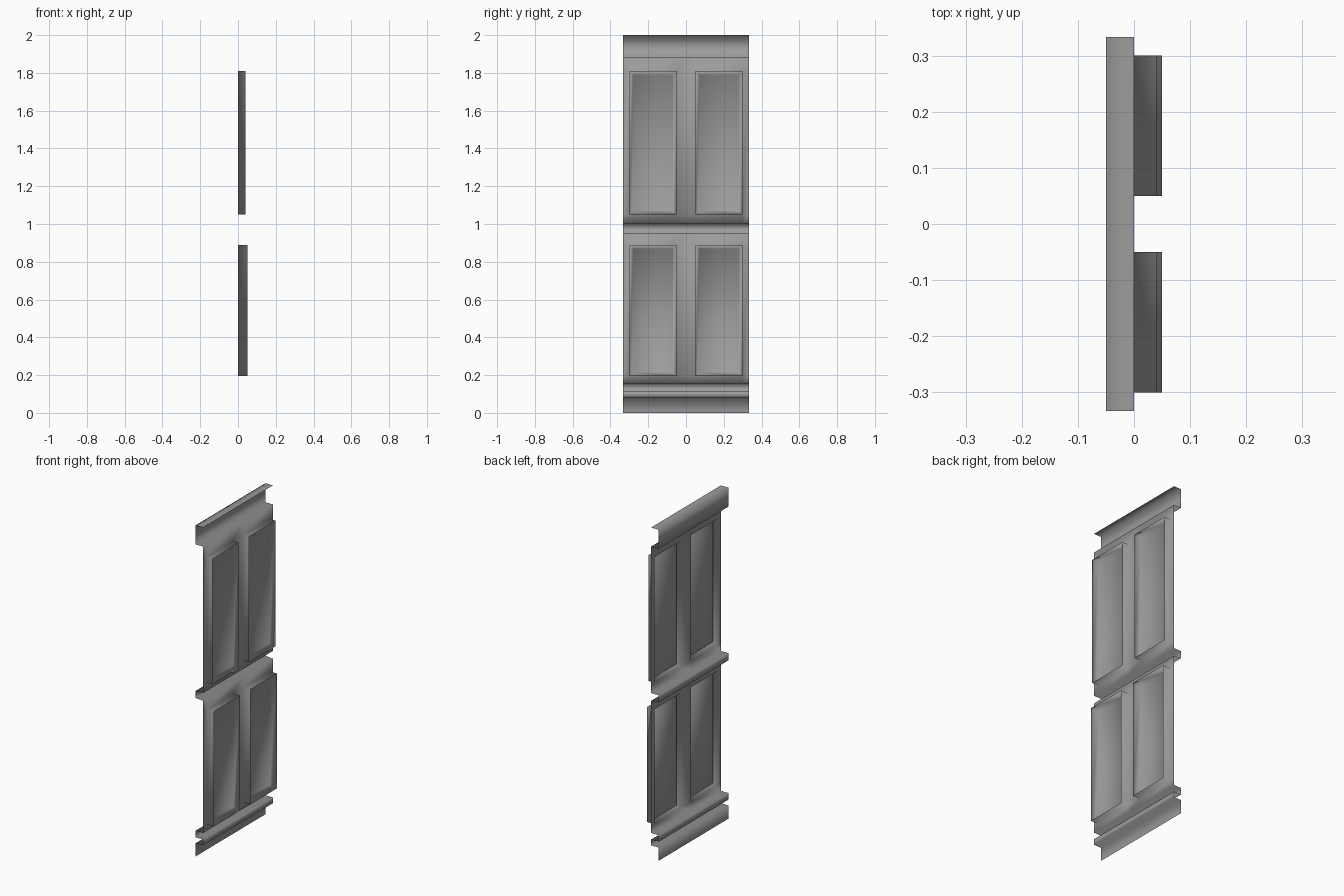
import bpy, bmesh

if "Cube" in bpy.data.objects:
    bpy.data.objects.remove(bpy.data.objects["Cube"])

# Moulding profile (x, z) from floor to top; the front of the panelling faces -x
F, W = -0.05, 0.0            # projecting mouldings / wall plane
LOW, UP = (0.195, 0.89), (1.05, 1.81)
profile = [
    (F, 0), (F, 0.08), (W, 0.08),                      # baseboard
    (W, 0.115), (F, 0.115), (F, 0.155), (W, 0.155),    # bead
    (W, LOW[0]), (W, LOW[1]),                          # lower panel row
    (W, 0.953), (F, 0.957), (F, 1.0), (W, 1.0),        # chair rail
    (W, UP[0]), (W, UP[1]),                            # upper panel row
    (W, 1.885), (F, 1.885), (F, 2.0), (W, 2.0),        # cornice
]
columns = [-0.333, -0.30, -0.05, 0.05, 0.30, 0.333]

# Sweep the profile sideways into one open sheet
bm = bmesh.new()
rows = [[bm.verts.new((x, y, z)) for y in columns] for x, z in profile]
cells = {}
for i in range(len(rows) - 1):
    for j in range(len(columns) - 1):
        cells[i, j] = bm.faces.new((rows[i][j], rows[i + 1][j],
                                    rows[i + 1][j + 1], rows[i][j + 1]))
bm.normal_update()


def sink_panel(face, depth, raised):
    """Recess a cell behind the wall plane, then bevel up to a raised field."""
    sign = 1 if face.normal.x > 0 else -1
    bmesh.ops.inset_individual(bm, faces=[face], thickness=0.0, depth=sign * depth)
    bm.normal_update()
    bmesh.ops.inset_individual(bm, faces=[face], thickness=0.03, depth=-sign * raised)


# Two recessed panels in each row
for row, depth, raised in ((profile.index((W, LOW[0])), 0.05, 0.035),
                           (profile.index((W, UP[0])), 0.04, 0.025)):
    for col in (1, 3):
        sink_panel(cells[row, col], depth, raised)

for f in bm.faces:
    f.smooth = True
mesh = bpy.data.meshes.new("wall_panelling")
bm.to_mesh(mesh)
bm.free()

# Mid grey paint
paint = bpy.data.materials.new("grey_paint")
paint.diffuse_color = (0.33, 0.33, 0.33, 1)
paint.use_nodes = True
paint.node_tree.nodes["Principled BSDF"].inputs["Base Color"].default_value = paint.diffuse_color
mesh.materials.append(paint)
panelling = bpy.data.objects.new("wall_panelling", mesh)
bpy.context.collection.objects.link(panelling)
